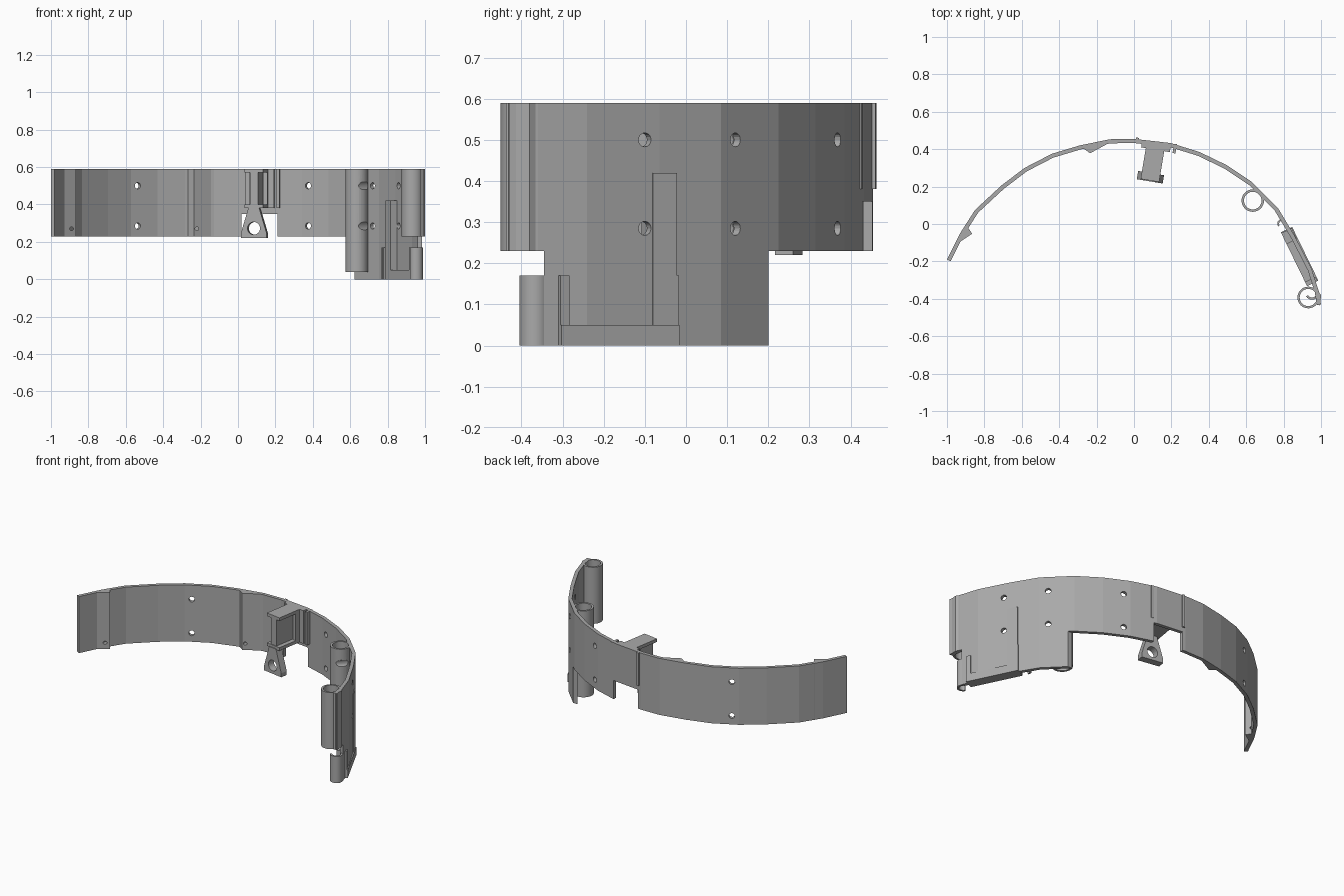
import bpy, bmesh, math
from mathutils import Vector, Matrix

old = bpy.data.objects.get("Cube")
if old:
    bpy.data.objects.remove(old, do_unlink=True)

GREY = (0.40, 0.40, 0.40, 1)
mat = bpy.data.materials.new("plain grey")
mat.use_nodes = True
mat.diffuse_color = GREY
mat.node_tree.nodes["Principled BSDF"].inputs["Base Color"].default_value = GREY

TOP, LOW = 0.59, 0.23


def prism(name, pts, z0, z1, matrix=None):
    """Extrude an outline along z, optionally placed by a matrix."""
    bm = bmesh.new()
    face = bm.faces.new([bm.verts.new((x, y, z0)) for x, y in pts])
    ext = bmesh.ops.extrude_face_region(bm, geom=[face])
    verts = [v for v in ext["geom"] if isinstance(v, bmesh.types.BMVert)]
    bmesh.ops.translate(bm, verts=verts, vec=(0, 0, z1 - z0))
    if matrix:
        bmesh.ops.transform(bm, matrix=matrix, verts=bm.verts)
    bmesh.ops.recalc_face_normals(bm, faces=bm.faces)
    me = bpy.data.meshes.new(name)
    bm.to_mesh(me)
    bm.free()
    me.materials.append(mat)
    ob = bpy.data.objects.new(name, me)
    bpy.context.collection.objects.link(ob)
    return ob


def box(name, x0, x1, y0, y1, z0, z1, matrix=None):
    return prism(name, [(x0, y0), (x1, y0), (x1, y1), (x0, y1)], z0, z1, matrix)


def arc(cx, cy, r, a0, a1, n):
    angles = [math.radians(a0 + (a1 - a0) * i / n) for i in range(n + 1)]
    return [(cx + r * math.cos(a), cy + r * math.sin(a)) for a in angles]


def disc(name, cx, cy, r, z0, z1, n=24, matrix=None):
    return prism(name, arc(cx, cy, r, 0, 360, n)[:-1], z0, z1, matrix)


def curl(name, cx, cy, r, wall, a0, a1, z0, z1):
    """Partly open tube."""
    inner = arc(cx, cy, r - wall, a0, a1, 16)
    return smooth(prism(name, arc(cx, cy, r, a0, a1, 16) + inner[::-1], z0, z1))


def smooth(ob):
    bpy.ops.object.select_all(action="DESELECT")
    ob.select_set(True)
    bpy.context.view_layer.objects.active = ob
    bpy.ops.object.shade_smooth_by_angle(angle=math.radians(30))
    return ob


def cut(ob, *cutters):
    """Subtract the cutters, then discard them."""
    bpy.context.view_layer.objects.active = ob
    for c in cutters:
        c.hide_render = True
        mod = ob.modifiers.new("cut", "BOOLEAN")
        mod.operation, mod.solver, mod.object = "DIFFERENCE", "EXACT", c
        bpy.ops.object.modifier_apply(modifier=mod.name)
        bpy.data.objects.remove(c, do_unlink=True)
    return ob


def offset(path, d):
    """Shift a polyline sideways, to its right."""
    result = []
    for i, p in enumerate(path):
        a, b = path[max(i - 1, 0)], path[min(i + 1, len(path) - 1)]
        t = (Vector(b) - Vector(a)).normalized()
        result.append((p[0] + t.y * d, p[1] - t.x * d))
    return result


def screw_hole(x, y, angle, z, r, depth):
    """Cutter along the wall normal, mostly on the inner side."""
    m = (Matrix.Translation((x, y, z)) @ Matrix.Rotation(math.radians(angle), 4, "Z")
         @ Matrix.Rotation(math.pi / 2, 4, "Y"))
    return disc("hole_cutter", 0, 0, r, -depth, 0.05, 16, m)


# Curved wall with a deeper skirt on the left and a notch under the bracket
outer = [(-1, -.19), (-.93, -.05), (-.85, .075), (-.71, .205), (-.585, .3), (-.44, .375),
         (-.29, .42), (-.13, .453), (0, .455), (.195, .433), (.35, .385), (.495, .315),
         (.63, .225), (.77, .085), (.86, -.065), (.95, -.24), (.988, -.36), (1, -.43)]
wall = prism("curved_wall", outer + offset(outer, .022)[::-1], 0, TOP)
cut(wall,
    box("cutter", -1.2, .5, -1, 1, -.1, LOW),
    box("cutter", .4, 1.2, .2, .7, -.1, LOW),
    box("cutter", .5, 1.2, -.7, -.345, -.1, LOW),
    box("cutter", .02, .21, .2, .7, -.1, .35))
HOLES = [(-.55, .325, 119), (.385, .37, 65), (.735, .12, 45), (.878, -.1, 27)]
for z in (.285, .5):
    for x, y, a in HOLES:
        cut(wall, screw_hole(x, y, a, z, .017, .05))

# Wedge ribs on the inner face, each with a small pin hole
wedges = {"middle_wedge": [(-.285, .415), (-.235, .378), (-.13, .435)],
          "end_wedge": [(-.96, -.115), (-.865, -.052), (-.9, -.002), (-.92, -.04)]}
for name, pts in wedges.items():
    wedge = prism(name, pts, LOW, TOP)
    tip = pts[1]
    m = Matrix.Translation((tip[0] + (.015 if "middle" in name else -.025), tip[1], .27))
    cut(wedge, disc("pin_cutter", 0, 0, .01, -.04, .04, 12,
                    m @ Matrix.Rotation(math.pi / 2, 4, "X")))

# Long tube, grazed by the screw holes beside it
tube = disc("long_tube", .635, .125, .06, .04, TOP, 32)
cut(tube, disc("bore", .635, .125, .047, 0, .7, 32))
for z in (.285, .5):
    cut(tube, screw_hole(.735, .12, 45, z, .026, .3))
smooth(tube)

# Short tube at the end of the wall and the half tube below it
short = disc("short_tube", .932, -.393, .058, LOW, TOP, 32)
smooth(cut(short, disc("bore", .932, -.393, .046, .1, .7, 32)))
curl("lower_half_tube", .952, -.368, .037, .012, -150, 50, 0, .17)
prism("wall_end_lip", [(.975, -.42), (.995, -.437), (1, -.38), (.985, -.36)], LOW, TOP)

# Holder on the skirt: sloping floor, post, rails and hook
holder = Matrix.Translation((.805, -.035, 0)) @ Matrix.Rotation(math.radians(-64), 4, "Z")
box("holder_floor", 0, .32, -.022, .045, 0, .05, holder)
box("holder_post", .005, .07, -.022, .04, .05, .42, holder)
box("holder_near_rail", 0, .015, -.022, .04, .05, .17, holder)
box("holder_far_rail", .295, .32, -.022, .04, .05, .17, holder)
curl("holder_hook", .79, .002, .024, .01, 60, 220, 0, .17)

# Bracket: back plate, web, shelves and ribs
bracket = Matrix.Translation((.117, .425, 0)) @ Matrix.Rotation(-.165, 4, "Z")
box("bracket_plate", -.075, .08, -.028, .008, .38, TOP, bracket)
box("bracket_web", -.022, .022, -.19, 0, .38, TOP, bracket)
for name, z in (("lower_shelf", .38), ("upper_shelf", TOP - .02)):
    box("bracket_" + name, -.05, .05, -.195, 0, z, z + .02, bracket)
for side in (-1, 1):
    x = side * .103
    box("bracket_rib", x - .008, x + .008, -.02 - .01 * side, .02, .38, TOP, bracket)
    x = side * .038
    box("bracket_lip", x - .012, x + .012, -.06, -.02, .40, TOP - .02, bracket)

# Hanging lug with an eye
upright = bracket @ Matrix.Translation((0, -.18, 0)) @ Matrix.Rotation(math.pi / 2, 4, "X")
half = [(.07, .22), (.07, .245), (.028, .385)]
lug = prism("lug", half + [(-x, z) for x, z in half[::-1]], -.025, .02, upright)
cut(lug, disc("eye_cutter", 0, .272, .034, -.1, .1, 24, upright))
